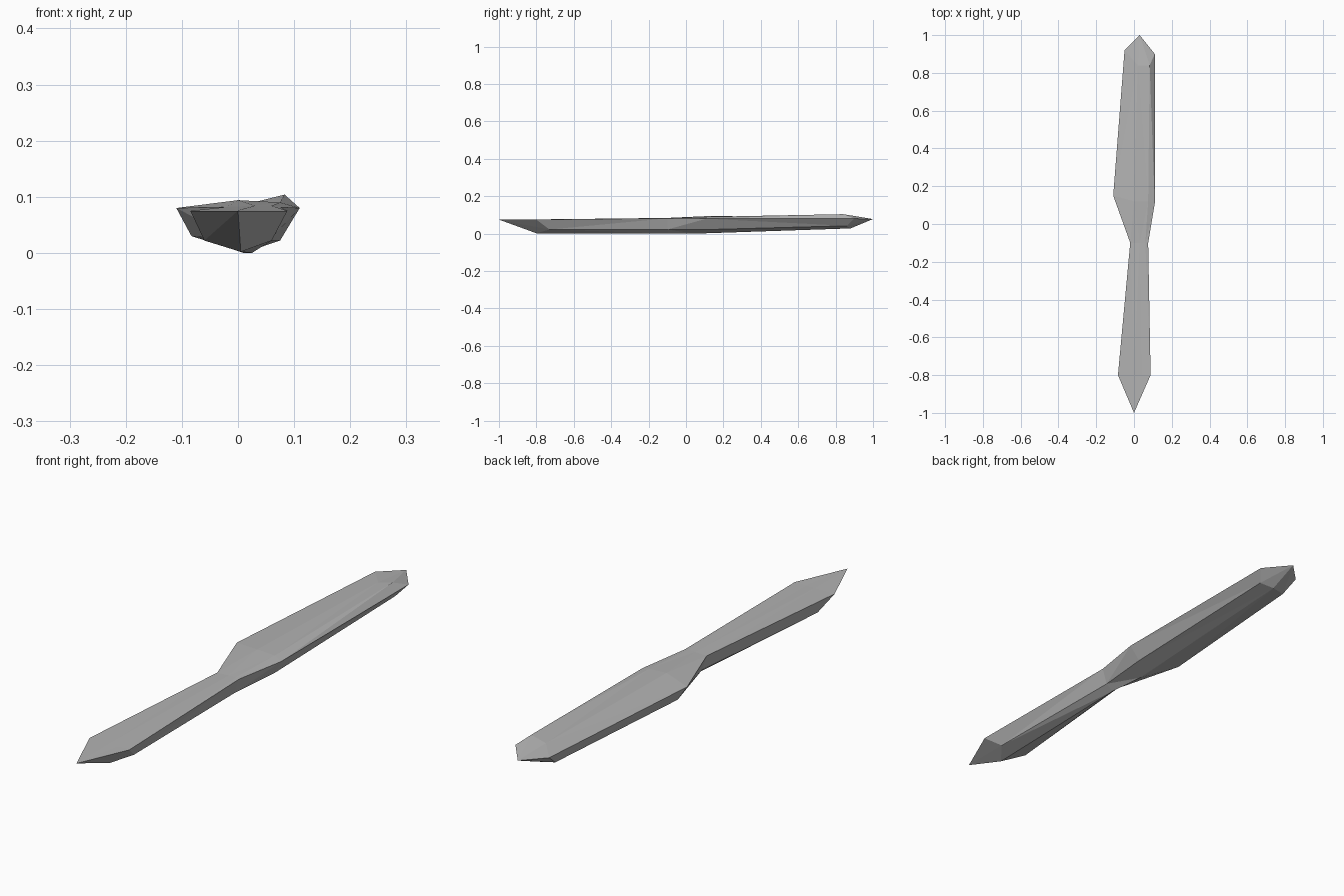
import bpy
import bmesh

default = bpy.data.objects.get("Cube")
if default:
    bpy.data.objects.remove(default, do_unlink=True)


def flat_material(name, colour):
    mat = bpy.data.materials.new(name)
    mat.use_nodes = True
    mat.diffuse_color = colour
    mat.node_tree.nodes["Principled BSDF"].inputs["Base Color"].default_value = colour
    return mat


# Each ring runs: left rim, left chine, keel, right chine, right rim, ridge, middle
front_shoulder = [(-.085, -.8, .075), (-.06, -.73, .022), (.005, -.8, .002),
                  (.06, -.73, .022), (.088, -.8, .075), (.04, -.8, .075), (0, -.8, .076)]
waist = [(-.02, -.1, .082), (0, -.1, .022), (.025, -.1, 0),
         (.055, -.1, .022), (.075, -.1, .082), (.06, -.1, .084), (.03, -.1, .084)]
blade_root = [(-.11, .15, .08), (-.083, .17, .03), (.01, .05, 0),
              (.075, .12, .022), (.11, .11, .08), (.075, .12, .09), (0, .12, .094)]
blade_end = [(-.05, .92, .08), (-.035, .86, .035), (.03, .88, .028),
             (.08, .86, .042), (.11, .9, .08), (.083, .84, .104), (.02, .84, .088)]
front_tip = (0, -1, .075)
back_tip = (.03, 1, .078)


def loft_between_tips(name, start, rings, end, material):
    """Skin a row of rings and close both ends to a point."""
    bm = bmesh.new()
    first, last = bm.verts.new(start), bm.verts.new(end)
    loops = [[bm.verts.new(point) for point in ring] for ring in rings]
    count = len(rings[0])
    for i in range(count):
        j = (i + 1) % count
        bm.faces.new((first, loops[0][i], loops[0][j]))
        bm.faces.new((last, loops[-1][j], loops[-1][i]))
        for near, far in zip(loops, loops[1:]):
            bm.faces.new((near[i], far[i], far[j], near[j]))
    bmesh.ops.triangulate(bm, faces=bm.faces[:])
    bmesh.ops.recalc_face_normals(bm, faces=bm.faces[:])
    mesh = bpy.data.meshes.new(name)
    bm.to_mesh(mesh)
    bm.free()
    mesh.materials.append(material)
    obj = bpy.data.objects.new(name, mesh)
    bpy.context.collection.objects.link(obj)
    return obj


# Faceted stone shard with a narrow waist
stone = flat_material("stone grey", (.45, .45, .45, 1))
loft_between_tips("stone_shard", front_tip,
                  [front_shoulder, waist, blade_root, blade_end], back_tip, stone)
